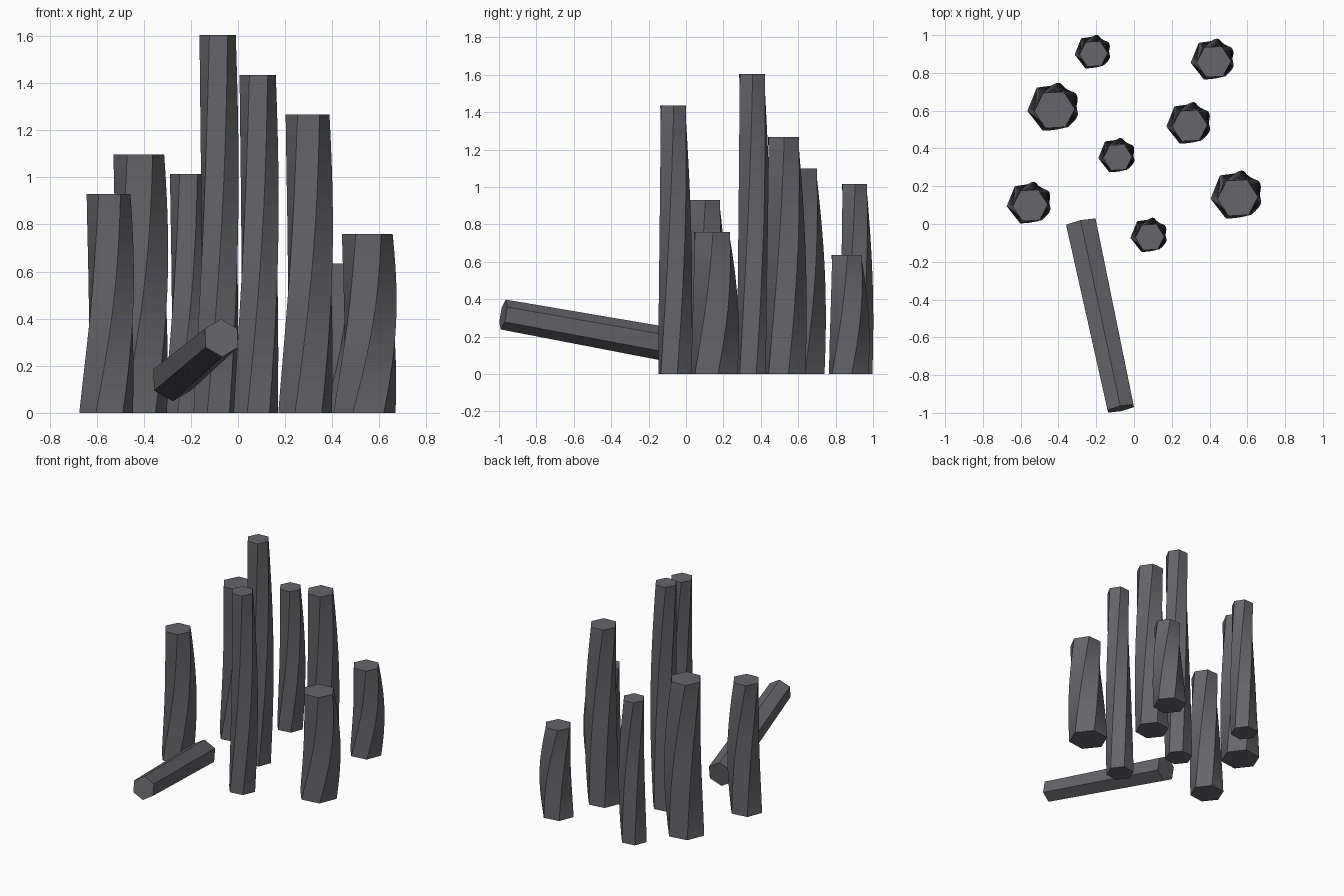
import bpy, bmesh, math
from mathutils import Vector

if "Cube" in bpy.data.objects:
    bpy.data.objects.remove(bpy.data.objects["Cube"])

SIDES = 6


def hex_shaft(name, height, steps, section):
    """Capped six-sided shaft; section(t) gives radius, turn, centre x, centre y."""
    bm = bmesh.new()
    rings = []
    for i in range(steps + 1):
        t = i / steps
        r, turn, cx, cy = section(t)
        rings.append([bm.verts.new((cx + r * math.cos(turn + k * math.tau / SIDES),
                                    cy + r * math.sin(turn + k * math.tau / SIDES),
                                    height * t)) for k in range(SIDES)])
    for a, b in zip(rings, rings[1:]):
        for k in range(SIDES):
            n = (k + 1) % SIDES
            bm.faces.new((a[k], a[n], b[n], b[k]))
    bm.faces.new(rings[0][::-1])
    bm.faces.new(rings[-1])
    mesh = bpy.data.meshes.new(name)
    bm.to_mesh(mesh)
    bm.free()
    obj = bpy.data.objects.new(name, mesh)
    bpy.context.collection.objects.link(obj)
    mat = bpy.data.materials.get("stone") or bpy.data.materials.new("stone")
    mat.diffuse_color = (0.13, 0.13, 0.145, 1)
    mat.use_nodes = True
    mat.node_tree.nodes["Principled BSDF"].inputs["Base Color"].default_value = mat.diffuse_color
    mesh.materials.append(mat)
    return obj


# Standing columns: x, y, base radius, height
columns = [
    (-0.222, 0.910, 0.093, 1.015),
    (0.412, 0.870, 0.113, 0.635),
    (-0.433, 0.617, 0.133, 1.098),
    (0.285, 0.532, 0.115, 1.267),
    (-0.095, 0.362, 0.095, 1.605),
    (-0.560, 0.110, 0.115, 0.930),
    (0.537, 0.152, 0.133, 0.760),
    (0.075, -0.060, 0.095, 1.435),
]
for i, (x, y, radius, height) in enumerate(columns):
    def twisted(t, r=radius):
        # tapered, twisted and slightly bowed
        bow = math.sin(math.pi * t)
        return (r * (1 - 0.19 * t), math.radians(8 + 55 * t),
                r * (0.09 * t + 0.14 * bow), r * (-0.1 * t + 0.09 * bow))
    col = hex_shaft(f"standing_column_{i + 1}", height, 18, twisted)
    col.location = (x, y, 0)

# Fallen column leaning out to the front
start, end = Vector((-0.28, 0.005, 0.14)), Vector((-0.07, -0.977, 0.318))
axis = end - start
fallen = hex_shaft("fallen_column", axis.length, 1,
                   lambda t: (0.092 - 0.011 * t, math.radians(30), 0, 0))
fallen.rotation_mode = 'QUATERNION'
fallen.rotation_quaternion = axis.to_track_quat('Z', 'Y')
fallen.location = start
